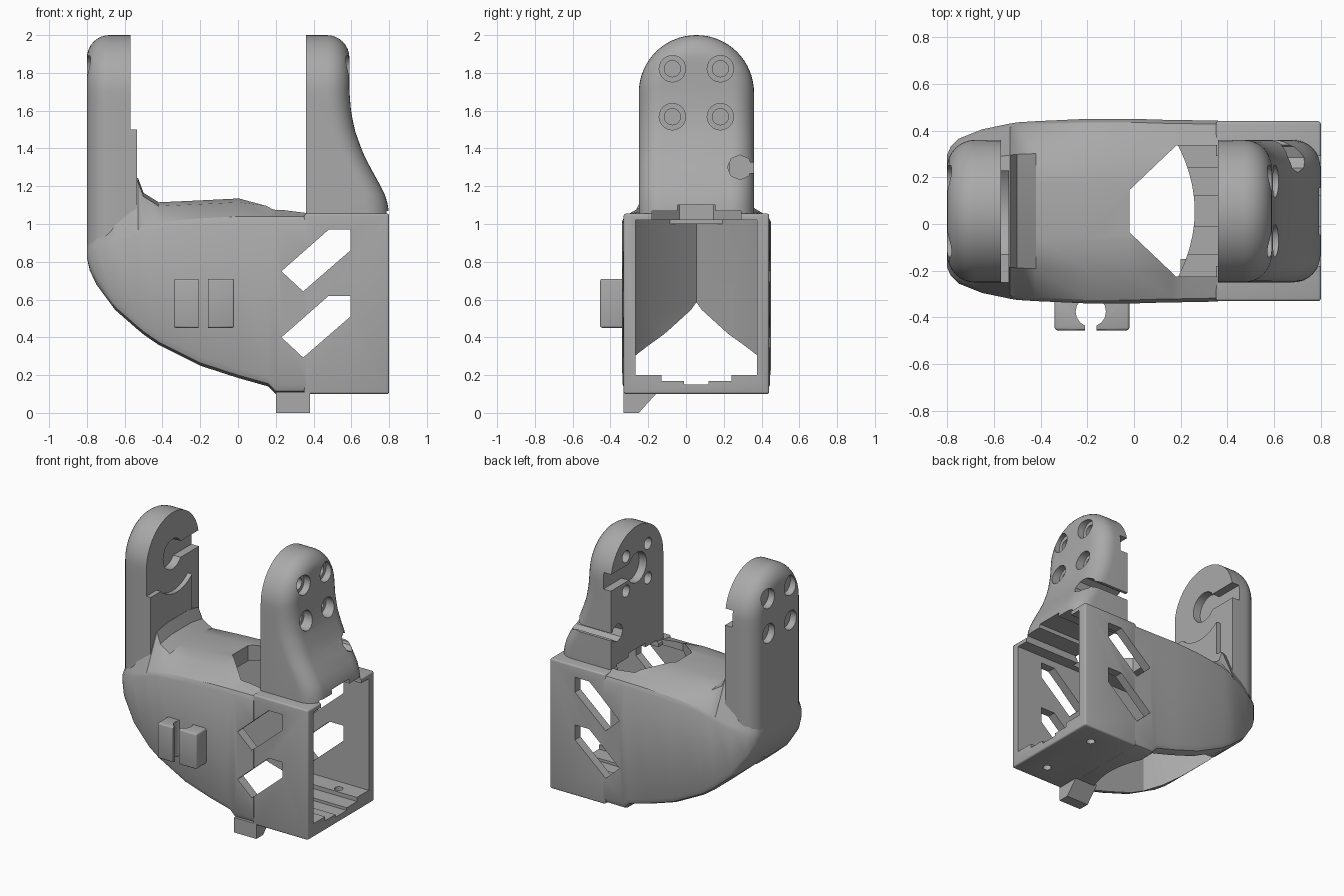
import bpy, bmesh, math
from mathutils import Vector

if "Cube" in bpy.data.objects:
    bpy.data.objects.remove(bpy.data.objects["Cube"])

grey = bpy.data.materials.new("plain_grey")
grey.use_nodes = True
grey.diffuse_color = (0.4, 0.4, 0.4, 1)
grey.node_tree.nodes["Principled BSDF"].inputs["Base Color"].default_value = (0.4, 0.4, 0.4, 1)

CENTRE_Y = 0.055   # parts are modelled symmetric about y = 0, then shifted
R = 0.305          # half width of the arms
HUB_Z = 1.695      # height of the joint axis


def finish(name, bm):
    bmesh.ops.recalc_face_normals(bm, faces=bm.faces)
    me = bpy.data.meshes.new(name)
    bm.to_mesh(me)
    bm.free()
    me.materials.append(grey)
    ob = bpy.data.objects.new(name, me)
    bpy.context.collection.objects.link(ob)
    return ob


def prism(name, pts, axis, a, b):
    """Extrude a 2D outline along an axis from a to b."""
    place = {"x": lambda p, t: (t, p[0], p[1]),
             "y": lambda p, t: (p[0], t, p[1]),
             "z": lambda p, t: (p[0], p[1], t)}[axis]
    bm = bmesh.new()
    lo = [bm.verts.new(place(p, a)) for p in pts]
    hi = [bm.verts.new(place(p, b)) for p in pts]
    bm.faces.new(lo)
    bm.faces.new(hi)
    for i in range(len(pts)):
        j = (i + 1) % len(pts)
        bm.faces.new((lo[i], lo[j], hi[j], hi[i]))
    return finish(name, bm)


def box(name, x0, x1, y0, y1, z0, z1):
    return prism(name, [(x0, y0), (x1, y0), (x1, y1), (x0, y1)], "z", z0, z1)


def circle(u, v, r, n=32):
    return [(u + r * math.cos(2 * math.pi * i / n), v + r * math.sin(2 * math.pi * i / n)) for i in range(n)]


def cut(ob, cutters):
    for c in cutters:
        m = ob.modifiers.new("cut", "BOOLEAN")
        m.operation, m.solver, m.object = "DIFFERENCE", "EXACT", c
        bpy.context.view_layer.objects.active = ob
        bpy.ops.object.modifier_apply(modifier=m.name)


def bevel(ob, width):
    m = ob.modifiers.new("soft", "BEVEL")
    m.width, m.segments, m.limit_method = width, 3, "ANGLE"
    bpy.context.view_layer.objects.active = ob
    bpy.ops.object.modifier_apply(modifier=m.name)


def interp(table, t):
    for (a, u), (b, v) in zip(table, table[1:]):
        if t <= b:
            return u + (v - u) * max(0, (t - a) / (b - a))
    return table[-1][1]


def arm(name, inner, outer, z0, side, r=0.12):
    """Round-topped arm; its outer rim is rounded, outer(z) gives the outer face."""
    levels = [z0 + (HUB_Z - z0) * i / 16 for i in range(16)]
    arc = [math.pi * i / 32 for i in range(33)]
    bm = bmesh.new()
    rings = []
    for k in range(-1, 9):
        a = math.pi / 2 * max(k, 0) / 8
        inset, back = r * (1 - math.cos(a)), r * (1 - math.sin(a))
        w = R - inset
        line = [(-w, z) for z in levels] + [(-w * math.cos(t), HUB_Z + w * math.sin(t)) for t in arc]
        line += [(w, z) for z in reversed(levels)]
        rings.append([bm.verts.new((inner if k < 0 else outer(z) - side * back, y, z)) for y, z in line])
    n = len(rings[0])
    for p, q in zip(rings, rings[1:]):
        for i in range(n - 1):
            bm.faces.new((p[i], p[i + 1], q[i + 1], q[i]))
    bm.faces.new(rings[0])
    last = rings[-1]
    for i in range(n // 2):
        quad = [last[i], last[i + 1], last[n - 2 - i], last[n - 1 - i]]
        bm.faces.new(list(dict.fromkeys(quad)))
    bm.faces.new([g[0] for g in rings] + [g[-1] for g in reversed(rings)])
    return finish(name, bm)


# Body shell: sections along x as (x, half width, bottom, side top, ridge)
sections = [(-.8, .24, .82, .87, .95), (-.785, .275, .755, .88, 1.0), (-.75, .31, .68, .9, 1.1),
            (-.65, .35, .545, .93, 1.2), (-.53, .375, .44, .97, 1.25), (-.5, .38, .415, .99, 1.17),
            (-.42, .385, .36, 1.01, 1.12), (-.2, .395, .25, 1.03, 1.13), (0, .395, .185, 1.04, 1.14),
            (.16, .39, .14, 1.04, 1.12), (.2, .39, .1, 1.04, 1.11), (.36, .387, .1, 1.04, 1.09)]
bm = bmesh.new()
loops = []
for x, w, zb, zs, zm in sections:
    e = min(.05, (zs - zb) / 3)
    half = [(w - e, zb), (w - e * .3, zb + e * .3), (w, zb + e), (w, zs - e * .6), (w - .015, zs),
            (w * .64, zm - .025), (w * .3, zm - .005)]
    ring = half + [(-y, z) for y, z in reversed(half)]
    loops.append([bm.verts.new((x, y, z)) for y, z in ring])
for p, q in zip(loops, loops[1:]):
    for i in range(len(p)):
        j = (i + 1) % len(p)
        bm.faces.new((p[i], p[j], q[j], q[i]))
bm.faces.new(loops[0])
bm.faces.new(loops[-1])
body = finish("body_shell", bm)

# Square housing at the open end
housing = box("housing", .35, .8, -.385, .385, .1, 1.055)
bevel(housing, .012)

# Arms
flare = [(1.03, .8), (1.09, .797), (1.15, .78), (1.22, .745), (1.3, .7), (1.38, .66),
         (1.5, .617), (1.6, .598), (1.7, .59), (2, .59)]
left_arm = arm("flared_arm", .36, lambda z: interp(flare, z), 1.03, 1)
right_arm = arm("straight_arm", -.57, lambda z: -.8, .85, -1)
pad = box("arm_pad", -.58, -.535, -R, .175, 1.0, 1.5)

# Cavity cutters
tip = [(-.31, .322), (-.42, .25), (-.68, 0), (-.42, -.25), (-.31, -.322)]
room = prism("room_cutter", [(.9, .322)] + tip + [(.9, -.322)], "z", .2, 1.02)
arc = [(.26 - .9 * y * y, y) for y in [-.322 + .644 * i / 12 for i in range(13)]]
well = prism("well_cutter", tip + arc, "z", -.1, .5)
steps = [box("step_cutter", .2, .9, -h, h, a, b) for h, a, b in
         [(.185, .17, .25), (.065, .15, .25), (.235, .98, 1.07), (.1, .98, 1.1)]]
windows = [prism("window_cutter", [(.23, z), (.48, z + .22), (.595, z + .22), (.595, z + .11), (.345, z - .107)],
                 "y", -.6, .6) for z in (.75, .4)]
roof_hole = prism("roof_cutter", [(-.02, .09), (.18, .28), (.36, .28), (.36, -.28), (.18, -.28), (-.02, -.09)],
                  "z", .95, 1.3)
screws = [prism("screw_cutter", circle(.62, y, .03, 12), "z", 0, .3) for y in (-.23, .23)]
cut(body, [room, well, roof_hole] + steps + windows)
cut(housing, [room] + steps + windows + screws)

# Joint holes, hub recesses and cable slots
cutters = [room, well, roof_hole] + steps + windows + screws
for ob, face, side, skin in [(left_arm, .36, 1, .59), (right_arm, -.57, -1, -.8)]:
    tools = []
    for y in (-.127, .127):
        for z in (HUB_Z - .127, HUB_Z + .127):
            tools.append(prism("hole_cutter", circle(y, z, .043, 24), "x", face - .3, face + .5 * side + .3))
            tools.append(prism("bore_cutter", circle(y, z, .07, 24), "x", skin - side * .05, skin + side * .2))
    lo, hi = sorted((face - side * .1, face + side * .06))
    tools.append(prism("hub_cutter", circle(0, HUB_Z, .11), "x", lo, hi))
    tools.append(box("slot_cutter", lo, hi, 0, .5, HUB_Z - .06, HUB_Z + .06))
    cut(ob, tools)
    cutters += tools
cable = [prism("cable_cutter", circle(.23, 1.3, .065, 8), "x", .2, 1),
         box("cable_slot_cutter", .2, 1, .23, .5, 1.27, 1.325)]
cut(left_arm, cable + steps[2:])
pad_round = prism("pad_cutter", circle(0, HUB_Z, .27, 48), "x", -.7, -.4)
cut(pad, [pad_round])
cut(right_arm, [room])
cutters += cable + [pad_round]

# Cable clip on the front wall
clip = box("cable_clip", -.34, -.02, -.51, -.36, .45, .71)
bevel(clip, .012)
clip_cutters = [prism("clip_cutter", circle(-.185, -.43, .065, 16), "z", .3, .9),
                box("clip_slot_cutter", -.21, -.16, -.6, -.3, .3, .9)]
cut(clip, clip_cutters)
cutters += clip_cutters

# Chamfered foot tab
tab = prism("foot_tab", [(-.385, 0), (-.305, 0), (-.205, .11), (-.385, .11)], "x", .2, .38)

for c in cutters:
    bpy.data.objects.remove(c)
for ob in (body, housing, left_arm, right_arm, pad, clip, tab):
    ob.location.y += CENTRE_Y
    bpy.ops.object.select_all(action="DESELECT")
    ob.select_set(True)
    bpy.context.view_layer.objects.active = ob
    bpy.ops.object.shade_smooth_by_angle(angle=math.radians(30))
